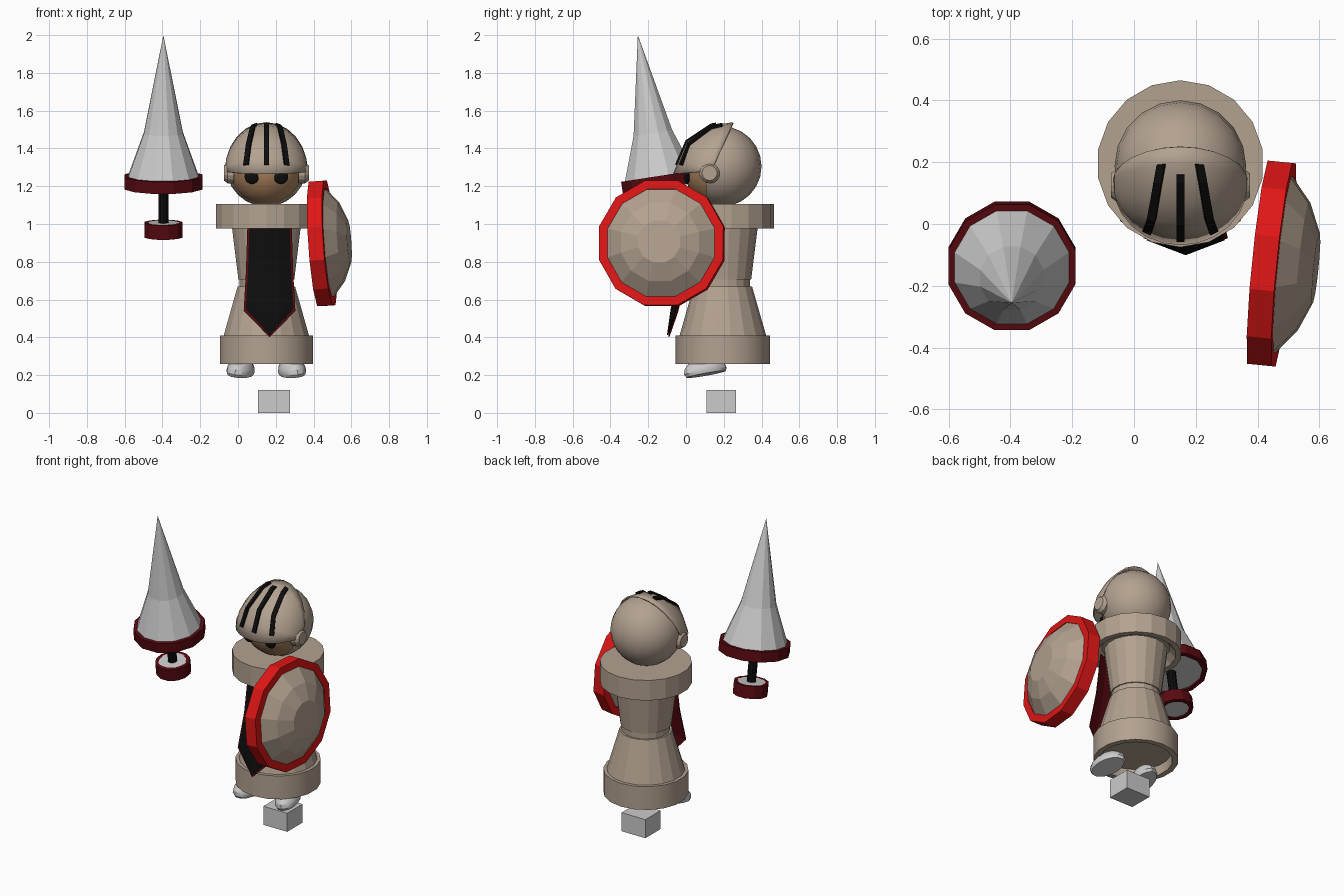
import bpy, bmesh
from math import cos, sin, pi, acos, sqrt, radians
from mathutils import Vector, Matrix

if "Cube" in bpy.data.objects:
    bpy.data.objects.remove(bpy.data.objects["Cube"])

def mat(name, c):
    m = bpy.data.materials.new(name)
    m.diffuse_color = (*c, 1)
    m.use_nodes = True
    m.node_tree.nodes["Principled BSDF"].inputs["Base Color"].default_value = m.diffuse_color
    return m

TAN = mat("tan_metal", (0.45, 0.36, 0.28))
SKIN = mat("skin", (0.42, 0.23, 0.11))
BLACK = mat("black", (0.004, 0.004, 0.004))
RED = mat("red", (0.75, 0.008, 0.008))
DARK = mat("dark_red", (0.1, 0.003, 0.005))
CX, CY = 0.15, 0.195

def finish(bm, name, m=None, smooth=None, matrix=None):
    if matrix:
        bm.transform(matrix)
    bmesh.ops.remove_doubles(bm, verts=bm.verts, dist=1e-5)
    bmesh.ops.recalc_face_normals(bm, faces=bm.faces)
    me = bpy.data.meshes.new(name)
    bm.to_mesh(me)
    bm.free()
    ob = bpy.data.objects.new(name, me)
    bpy.context.collection.objects.link(ob)
    if m:
        me.materials.append(m)
    if smooth:
        bpy.context.view_layer.objects.active = ob
        ob.select_set(True)
        bpy.ops.object.shade_smooth_by_angle(angle=radians(smooth))
        ob.select_set(False)
    return ob

def axis_frame(loc, axis):
    return Matrix.Translation(loc) @ Vector(axis).to_track_quat('Z', 'Y').to_matrix().to_4x4()

def lathe(name, prof, sides, matrix, m=None, smooth=None, closed=False):
    """Spin (radius, height) points around z, then place."""
    bm = bmesh.new()
    rings = [[bm.verts.new((r * cos(2 * pi * (i + .5) / sides), r * sin(2 * pi * (i + .5) / sides), h))
              for i in range(sides)] for r, h in prof]
    pairs = list(zip(rings, rings[1:] + rings[:1])) if closed else list(zip(rings, rings[1:]))
    for a, b in pairs:
        for i in range(sides):
            j = (i + 1) % sides
            bm.faces.new((a[i], a[j], b[j], b[i]))
    if not closed:
        for ring, (r, h) in ((rings[0], prof[0]), (rings[-1], prof[-1])):
            if r > 1e-4:
                bm.faces.new(ring)
    bmesh.ops.dissolve_degenerate(bm, dist=1e-6, edges=bm.edges)
    return finish(bm, name, m, smooth, matrix)

def grid(name, rows, m, smooth=None, thick=0):
    bm = bmesh.new()
    vs = [[bm.verts.new(p) for p in row] for row in rows]
    for a, b in zip(vs, vs[1:]):
        for i in range(len(a) - 1):
            bm.faces.new((a[i], a[i + 1], b[i + 1], b[i]))
    bmesh.ops.dissolve_degenerate(bm, dist=1e-5, edges=bm.edges)
    ob = finish(bm, name, m, smooth)
    if thick:
        s = ob.modifiers.new("thickness", 'SOLIDIFY')
        s.thickness, s.offset = thick, 0
    return ob

# Body stack
body = Matrix.Translation((CX, CY, 0))
lathe("base_ring", [(0.21, 0.32), (0.215, 0.26), (0.25, 0.26), (0.25, 0.41), (0.22, 0.41)], 18, body, TAN, 30)
lathe("skirt", [(0.232, 0.40), (0.155, 0.668)], 18, body, TAN)
lathe("waist", [(0.143, 0.65), (0.143, 0.72)], 18, body, TAN)
lathe("torso", [(0.150, 0.705), (0.187, 1.0)], 18, body, TAN)
lathe("shoulder_ring", [(0.2, 1.02), (0.235, 0.975), (0.27, 0.975), (0.27, 1.105)], 18, body, TAN)

# Ground block
bm = bmesh.new()
bmesh.ops.create_cube(bm, size=1)
finish(bm, "ground_block", None, None,
       Matrix.Translation((0.19, 0.187, 0.06)) @ Matrix.Diagonal((0.17, 0.155, 0.12, 1)))

# Feet
for s, side in ((-1, "left"), (1, "right")):
    f = (Matrix.Translation((CX + s * 0.135, 0.10, 0.235)) @ Matrix.Rotation(radians(11), 4, 'X')
         @ Matrix.Rotation(radians(s * -6), 4, 'Y') @ Matrix.Rotation(radians(s * 15), 4, 'Z')
         @ Matrix.Diagonal((0.072, 0.118, 1, 1)))
    lathe(side + "_foot", [(0.92, -0.032), (1, -0.015), (0.95, 0.01), (0.7, 0.04), (0.45, 0.05)], 14, f, None, 30)

# Face and helmet shell
def ball(name, r, c, m, scale=(1, 1, 1), cut=None):
    bm = bmesh.new()
    bmesh.ops.create_uvsphere(bm, u_segments=20, v_segments=12, radius=r)
    bm.transform(Matrix.Translation(c) @ Matrix.Diagonal((*scale, 1)))
    if cut is not None:
        bmesh.ops.bisect_plane(bm, geom=bm.verts[:] + bm.edges[:] + bm.faces[:],
                               plane_co=(0, cut, 0), plane_no=(0, 1, 0), clear_inner=True)
    return finish(bm, name, m, 40)

ball("face", 0.2, (CX, 0.187, 1.295), SKIN)
ball("helmet", 0.213, (CX, 0.187, 1.305), TAN, cut=0.105)
for s, side in ((-1, "left"), (1, "right")):
    ball(side + "_eye", 0.038, (CX + s * 0.077, 0.006, 1.25), BLACK, (1, 0.4, 1))
    lathe(side + "_ear_cap", [(0.055, 0), (0.055, 0.035), (0.04, 0.055)], 14,
          axis_frame((CX + s * 0.17, 0.125, 1.27), (s, 0, 0)), TAN)

# Visor swept between the ear pivots
PIVOT = Vector((0, 0.135, 1.28))
PROFILE = [Vector((0, y, z)) for y, z in
           ((-0.065, 1.265), (0.008, 1.433), (0.135, 1.517), (0.25, 1.535))]

def visor_point(t, dx, lift=1.0):
    i = min(int(t), 2)
    p = PROFILE[i].lerp(PROFILE[i + 1], t - i)
    k = sqrt(max(0, 1 - (dx / 0.216) ** 2))
    return PIVOT + (p - PIVOT) * k * lift + Vector((CX + dx, 0, 0))

grid("visor", [[visor_point(t / 2, -0.216 * cos(pi * u / 12)) for u in range(13)] for t in range(7)],
     TAN, 40, 0.008)
for n, lo, hi, x0, x1 in (("left", 0.3, 2.5, -0.108, -0.062), ("middle", 0.28, 2.2, 0, 0),
                          ("right", 0.3, 2.5, 0.108, 0.062)):
    rows = []
    for t in (lo, 0.5, 1, 1.5, 2, hi):
        c = x0 + (x1 - x0) * (t - lo) / (hi - lo)
        rows.append([visor_point(t, c - 0.013, 1.045), visor_point(t, c + 0.013, 1.045)])
    grid(n + "_visor_slit", rows, BLACK, None, 0.012)

# Tabard with red border behind it
def tabard(name, m, grow, back):
    rows = []
    for z, w, y in ((1.0, 0.105, 0.0), (0.75, 0.113, -0.03), (0.55, 0.125, -0.078), (0.412, 0, -0.098)):
        z -= grow if z < 0.6 else 0
        w += grow if w else 0
        rows.append([(0.167 + k * w, y + back + 0.028 * k * k * (w > 0), z) for k in (-1, -0.5, 0, 0.5, 1)])
    grid(name, rows, m, None, 0.006)

tabard("tabard", BLACK, 0, 0)
tabard("tabard_border", DARK, 0.011, 0.007)

# Shield
sh = axis_frame((0.445, -0.128, 0.897), (1, -0.1, 0.07))
lathe("shield_rim", [(0.295, -0.04), (0.342, -0.04), (0.342, 0.04), (0.295, 0.04)], 12, sh, RED, closed=True)
lathe("shield_dome", [(0.3, 0.0), (0.3, 0.032), (0.215, 0.102), (0.115, 0.145)], 12, sh, TAN)

# Lance
ln = axis_frame((-0.395, -0.135, 1.22), (0, -0.12, 0.78))
lathe("lance_cone", [(0.195, -0.02), (0.195, 0.025), (0.107, 0.265), (0, 0.789)], 12, ln)
lathe("lance_handle", [(0.028, -0.22), (0.028, 0)], 10, ln, BLACK)
lathe("lance_pommel", [(0.085, -0.285), (0.085, -0.215)], 12, ln)
for n, r0, r1, h0, h1 in (("guard", 0.185, 0.213, -0.03, 0.035), ("pommel", 0.08, 0.104, -0.292, -0.215)):
    lathe("lance_%s_rim" % n, [(r0, h0), (r1, h0), (r1, h1), (r0, h1)], 12, ln, DARK, closed=True)
